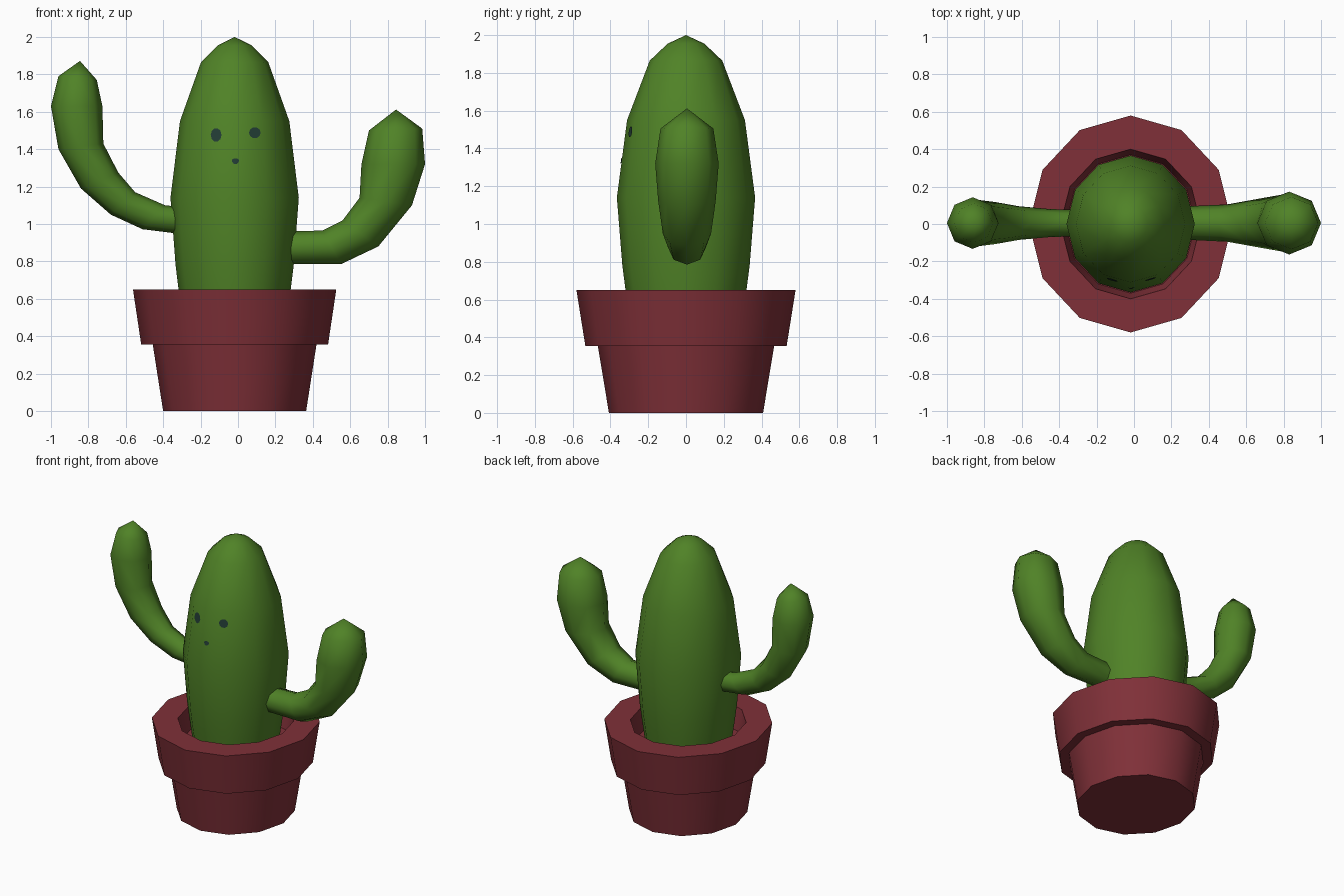
import bpy, bmesh, math
from mathutils import Vector
from mathutils.bvhtree import BVHTree

if "Cube" in bpy.data.objects:
    bpy.data.objects.remove(bpy.data.objects["Cube"])

CX, SX = -0.018, 0.937      # axis position and slight squash in x


def material(name, rgb):
    m = bpy.data.materials.new(name)
    m.diffuse_color = (*rgb, 1)
    m.use_nodes = True
    m.node_tree.nodes["Principled BSDF"].inputs["Base Color"].default_value = m.diffuse_color
    return m


GREEN = material("cactus green", (0.08, 0.225, 0.02))
RED = material("pot red", (0.215, 0.03, 0.04))
DARK = material("face dark", (0.016, 0.045, 0.035))


def finish(name, bm, mat, angle):
    bmesh.ops.recalc_face_normals(bm, faces=bm.faces)
    me = bpy.data.meshes.new(name)
    bm.to_mesh(me)
    bm.free()
    me.materials.append(mat)
    ob = bpy.data.objects.new(name, me)
    bpy.context.collection.objects.link(ob)
    bpy.ops.object.select_all(action='DESELECT')
    ob.select_set(True)
    bpy.context.view_layer.objects.active = ob
    bpy.ops.object.shade_smooth_by_angle(angle=math.radians(angle))
    return ob


def skin(name, rings, start, end, mat, angle):
    """Bridge rings of points, closing both ends to a point."""
    bm = bmesh.new()
    loops = [[bm.verts.new(p) for p in r] for r in rings]
    n = len(loops[0])
    for a, b in zip(loops, loops[1:]):
        for i in range(n):
            j = (i + 1) % n
            bm.faces.new((a[i], a[j], b[j], b[i]))
    for loop, tip in ((loops[0], start), (loops[-1], end)):
        t = bm.verts.new(tip)
        for i in range(n):
            bm.faces.new((loop[i], loop[(i + 1) % n], t))
    return finish(name, bm, mat, angle)


def lathe(name, profile, mat, angle, n=12):
    rings = [[(CX + SX * r * math.cos(math.tau * i / n), r * math.sin(math.tau * i / n), z)
              for i in range(n)] for r, z in profile[1:-1]]
    return skin(name, rings, (CX, 0, profile[0][1]), (CX, 0, profile[-1][1]), mat, angle)


def arm(name, sections, tip, n=8):
    """Each section: inner x, z, outer x, z, half depth in y."""
    rings = []
    for xi, zi, xo, zo, ry in sections:
        c = Vector(((xi + xo) / 2, 0.005, (zi + zo) / 2))
        h = Vector(((xo - xi) / 2, 0, (zo - zi) / 2))
        rings.append([c + h * math.cos(math.tau * i / n) + Vector((0, ry, 0)) * math.sin(math.tau * i / n)
                      for i in range(n)])
    x0 = sum((Vector(p) for p in rings[0]), Vector()) / n
    return skin(name, rings, x0, tip, GREEN, 80)


# pot with overhanging rim and recessed inside
lathe("pot", [(0, 0), (0.408, 0), (0.467, 0.355), (0.533, 0.355), (0.58, 0.65),
              (0.40, 0.65), (0.37, 0.5), (0, 0.5)], RED, 40)

# cactus trunk
body = lathe("cactus_body", [(0, 0.48), (0.295, 0.48), (0.32, 0.65), (0.337, 0.78), (0.366, 1.14),
                             (0.312, 1.55), (0.192, 1.865), (0.097, 1.955), (0, 2.0)], GREEN, 70)

# arms
arm("left_arm", [(-0.29, 1.09, -0.29, 0.945, 0.07), (-0.39, 1.10, -0.51, 0.972, 0.075),
                 (-0.55, 1.17, -0.68, 1.05, 0.09), (-0.64, 1.275, -0.84, 1.19, 0.112),
                 (-0.72, 1.43, -0.96, 1.40, 0.125), (-0.725, 1.63, -1.0, 1.63, 0.138),
                 (-0.755, 1.77, -0.96, 1.79, 0.105)], (-0.845, 0.005, 1.872))
arm("right_arm", [(0.25, 0.96, 0.25, 0.785, 0.088), (0.45, 0.965, 0.55, 0.785, 0.1),
                  (0.56, 1.02, 0.75, 0.88, 0.128), (0.65, 1.14, 0.93, 1.10, 0.152),
                  (0.66, 1.32, 1.0, 1.32, 0.168), (0.70, 1.50, 0.985, 1.51, 0.14)],
    (0.845, 0.005, 1.612))

# face: thin patches projected on the trunk
tree = BVHTree.FromObject(body, bpy.context.evaluated_depsgraph_get())


def patch(name, x, z, rx, rz, n=10, taper=0.0):
    def hit(px, pz):
        p = tree.ray_cast(Vector((px, -2, pz)), Vector((0, 1, 0)))[0]
        return p + Vector((0, -0.005, 0))
    bm = bmesh.new()
    c = bm.verts.new(hit(x, z))
    ring = []
    for i in range(n):
        a = math.tau * i / n
        w = rx * (1 + taper * math.sin(a))
        ring.append(bm.verts.new(hit(x + w * math.cos(a), z + rz * math.sin(a))))
    for i in range(n):
        bm.faces.new((c, ring[i], ring[(i + 1) % n]))
    ob = finish(name, bm, DARK, 30)
    if ob.data.polygons[0].normal.y > 0:
        ob.data.flip_normals()


patch("left_eye", -0.117, 1.476, 0.029, 0.037)
patch("right_eye", 0.09, 1.488, 0.031, 0.03)
patch("mouth", -0.014, 1.335, 0.019, 0.016, taper=0.3)
